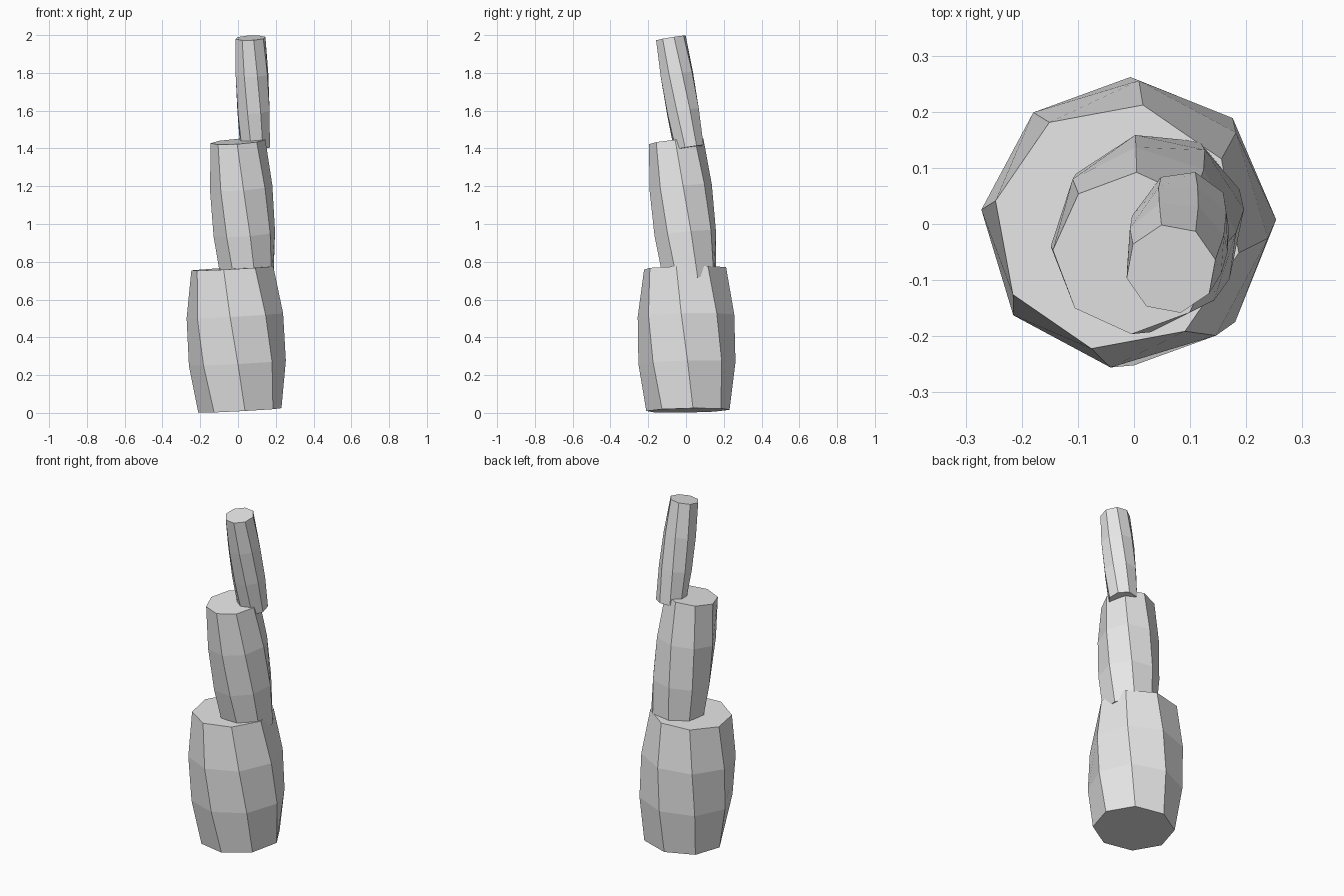
import bpy, bmesh
from math import cos, sin, radians
from mathutils import Vector

cube = bpy.data.objects.get("Cube")
if cube:
    bpy.data.objects.remove(cube, do_unlink=True)

SIDES = 8
TWIST = -19  # degrees from bottom ring to top ring

grey = bpy.data.materials.new("light grey")
grey.use_nodes = True
grey.diffuse_color = (0.8, 0.8, 0.8, 1)
grey.node_tree.nodes["Principled BSDF"].inputs["Base Color"].default_value = (0.8, 0.8, 0.8, 1)


def barrel(name, bottom, top, end_radius, mid_radius, start_angle):
    """Leaning, twisted, bulging barrel of four octagonal rings."""
    bottom, top = Vector(bottom), Vector(top)
    tilt = Vector((0, 0, 1)).rotation_difference(top - bottom)
    bm = bmesh.new()
    rings = []
    for i, radius in enumerate((end_radius, mid_radius, mid_radius, end_radius)):
        t = i / 3
        centre = bottom.lerp(top, t)
        ring = []
        for k in range(SIDES):
            a = radians(start_angle + TWIST * t + 360 / SIDES * k)
            ring.append(bm.verts.new(centre + tilt @ Vector((radius * cos(a), radius * sin(a), 0))))
        rings.append(ring)
    for low, high in zip(rings, rings[1:]):
        for k in range(SIDES):
            n = (k + 1) % SIDES
            bm.faces.new((low[k], low[n], high[n], high[k]))
    bm.faces.new(rings[0][::-1])
    bm.faces.new(rings[-1])
    mesh = bpy.data.meshes.new(name)
    bm.to_mesh(mesh)
    bm.free()
    mesh.materials.append(grey)
    bpy.context.collection.objects.link(bpy.data.objects.new(name, mesh))


# Stack of three segments, each thinner than the one below
barrel("lower_segment", (0.01, 0.01, 0.013), (-0.03, -0.005, 0.765), 0.222, 0.257, 97)
barrel("middle_segment", (0.05, 0.02, 0.705), (0, -0.052, 1.437), 0.145, 0.166, 107)
barrel("upper_segment", (0.09, 0.015, 1.405), (0.066, -0.08, 1.985), 0.081, 0.091, 31)
